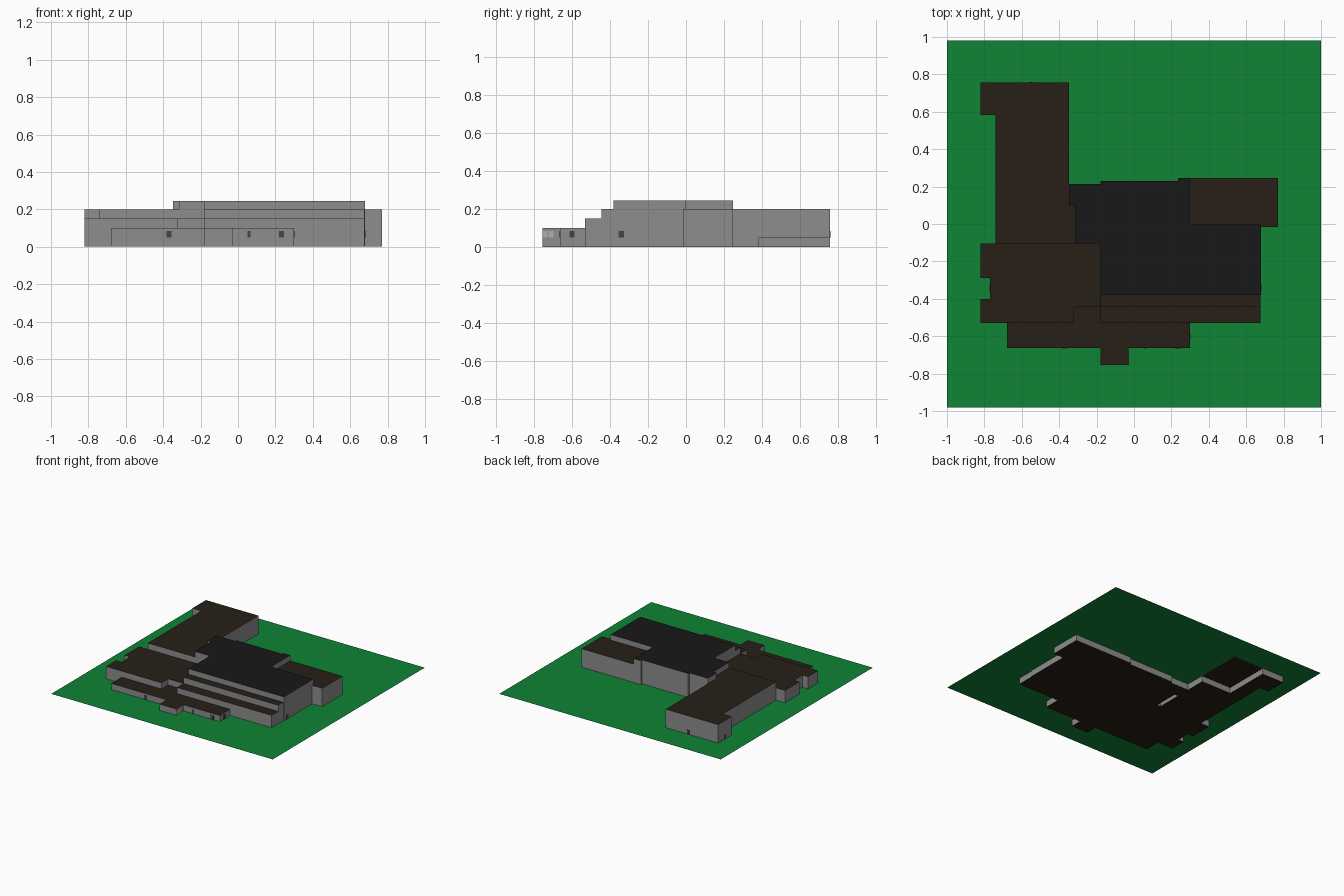
import bpy, bmesh

if "Cube" in bpy.data.objects:
    bpy.data.objects.remove(bpy.data.objects["Cube"])


def material(name, rgb):
    m = bpy.data.materials.new(name)
    m.diffuse_color = (*rgb, 1)
    m.use_nodes = True
    m.node_tree.nodes["Principled BSDF"].inputs["Base Color"].default_value = m.diffuse_color
    return m


WALL = material("wall_grey", (0.27, 0.27, 0.27))
BROWN = material("roof_brown", (0.020, 0.014, 0.008))
BLACK = material("roof_black", (0.009, 0.009, 0.010))
GREEN = material("grass", (0.005, 0.23, 0.035))
GLASS = material("window_pale", (0.42, 0.45, 0.38))
DOOR = material("door_dark", (0.06, 0.06, 0.06))

LEVELS = [0, 0.05, 0.10, 0.15, 0.20, 0.245]
GRADE = 0.05  # the lawn sits one basement level above the base


def finish(name, bm, mats):
    bmesh.ops.recalc_face_normals(bm, faces=bm.faces)
    me = bpy.data.meshes.new(name)
    bm.to_mesh(me)
    bm.free()
    for m in mats:
        me.materials.append(m)
    ob = bpy.data.objects.new(name, me)
    bpy.context.collection.objects.link(ob)
    return ob


def block(name, outline, levels, roof=BROWN):
    """Extrude a footprint through storey levels, with roof and underside caps."""
    bm = bmesh.new()
    rings = [[bm.verts.new((x, y, z)) for x, y in outline] for z in levels]
    n = len(outline)
    for lo, hi in zip(rings, rings[1:]):
        for i in range(n):
            j = (i + 1) % n
            bm.faces.new((lo[i], lo[j], hi[j], hi[i]))
    bm.faces.new(rings[0][::-1]).material_index = 2
    bm.faces.new(rings[-1]).material_index = 1
    return finish(name, bm, [WALL, roof, BROWN])


def rect(x0, x1, y0, y1):
    return [(x0, y0), (x1, y0), (x1, y1), (x0, y1)]


def panel(name, x, y, width, axis, mat, height=0.035):
    """Thin door or window panel; axis is the wall's normal direction."""
    t = 0.002
    hx, hy = (t, width / 2) if axis == "x" else (width / 2, t)
    bm = bmesh.new()
    bmesh.ops.create_cube(bm, size=1)
    for v in bm.verts:
        v.co = (x + v.co.x * 2 * hx, y + v.co.y * 2 * hy,
                GRADE + (v.co.z + 0.5) * height)
    return finish(name, bm, [mat])


# Lawn
bm = bmesh.new()
bm.faces.new([bm.verts.new((x, y, GRADE)) for x, y in rect(-1, 1, -0.98, 0.98)])
finish("lawn", bm, [GREEN])

# Tall central hall with black roof
block("central_hall",
      [(-0.18, -0.38), (0.68, -0.38), (0.68, 0), (0.30, 0), (0.30, 0.247),
       (0.235, 0.247), (0.235, 0.23), (-0.18, 0.23), (-0.18, 0.215),
       (-0.347, 0.215), (-0.347, 0.10), (-0.315, 0.10), (-0.315, -0.105),
       (-0.18, -0.105)], LEVELS, BLACK)

# East wing
block("east_wing",
      [(0.30, 0), (0.68, 0), (0.68, -0.015), (0.77, -0.015),
       (0.77, 0.247), (0.30, 0.247)], LEVELS[:5])

# Stepped terraces in front of the hall
block("upper_terrace", rect(-0.18, 0.675, -0.445, -0.38), LEVELS[:5])
block("lower_terrace", rect(-0.18, 0.675, -0.53, -0.445), LEVELS[:4])

# West front block with side notch and front corner recess
block("west_block",
      [(-0.82, -0.53), (-0.32, -0.53), (-0.32, -0.445), (-0.18, -0.445),
       (-0.18, -0.105), (-0.82, -0.105), (-0.82, -0.29), (-0.77, -0.29),
       (-0.77, -0.40), (-0.82, -0.40)], LEVELS[:4])

# Single storey front range with entrance porch
block("front_range",
      [(-0.68, -0.663), (-0.18, -0.663), (-0.18, -0.755), (-0.03, -0.755),
       (-0.03, -0.663), (0.30, -0.663), (0.30, -0.53), (-0.18, -0.53),
       (-0.18, -0.445), (-0.32, -0.445), (-0.32, -0.53), (-0.68, -0.53)],
      LEVELS[:3])

# North wing: storeys above grade, basement under part of it
block("north_wing",
      [(-0.74, -0.105), (-0.315, -0.105), (-0.315, 0.10), (-0.347, 0.10),
       (-0.347, 0.757), (-0.82, 0.757), (-0.82, 0.583), (-0.74, 0.583)],
      [0.048] + LEVELS[2:5])
block("north_basement",
      [(-0.74, -0.105), (-0.347, -0.105), (-0.347, 0.38), (-0.62, 0.38),
       (-0.62, 0.757), (-0.82, 0.757), (-0.82, 0.583), (-0.74, 0.583)],
      [0, 0.048])

# Doors
for i, (x, y, w, axis) in enumerate([
        (-0.37, -0.663, 0.027, "y"), (0.06, -0.663, 0.016, "y"),
        (0.232, -0.663, 0.027, "y"), (0.30, -0.60, 0.027, "x"),
        (0.68, -0.34, 0.03, "x"), (-0.55, 0.757, 0.02, "y"),
        (-0.82, 0.67, 0.025, "x"), (-0.77, -0.345, 0.03, "x")]):
    panel(f"door_{i + 1}", x, y, w, axis, DOOR)

# Porch windows on the right side
for i, y in enumerate((-0.741, -0.711)):
    panel(f"porch_window_{i + 1}", -0.03, y, 0.026, "x", GLASS)
